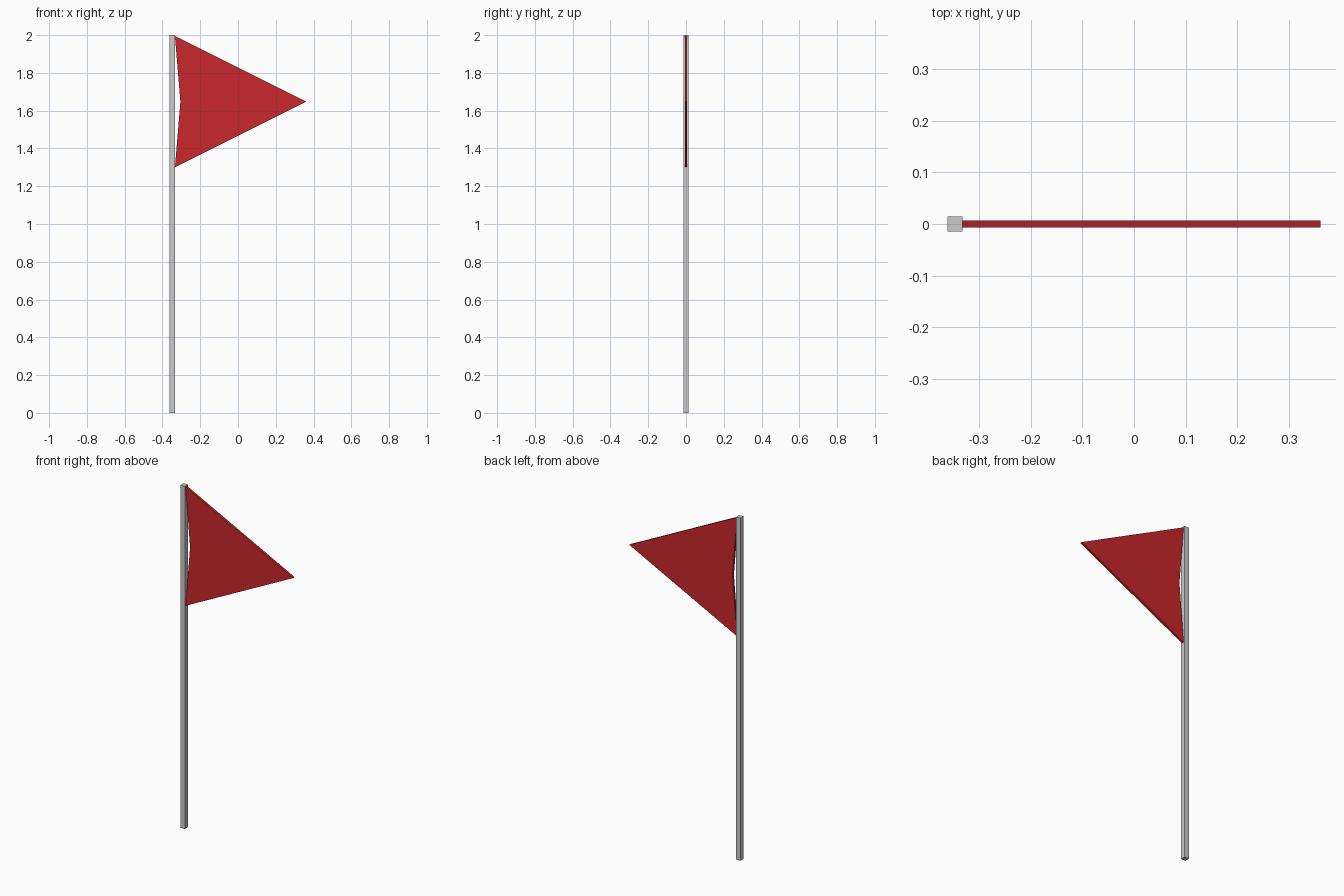
import bpy, bmesh

if "Cube" in bpy.data.objects:
    bpy.data.objects.remove(bpy.data.objects["Cube"])


def prism(name, outline, half_depth):
    """Extrude an x-z outline along y, centred on y = 0."""
    bm = bmesh.new()
    face = bm.faces.new([bm.verts.new((x, -half_depth, z)) for x, z in outline])
    ext = bmesh.ops.extrude_face_region(bm, geom=[face])
    moved = [v for v in ext["geom"] if isinstance(v, bmesh.types.BMVert)]
    bmesh.ops.translate(bm, verts=moved, vec=(0, 2 * half_depth, 0))
    bmesh.ops.recalc_face_normals(bm, faces=bm.faces)
    mesh = bpy.data.meshes.new(name)
    bm.to_mesh(mesh)
    bm.free()
    obj = bpy.data.objects.new(name, mesh)
    bpy.context.collection.objects.link(obj)
    return obj


# Square pole
prism("pole", [(-0.362, 0), (-0.333, 0), (-0.333, 2), (-0.362, 2)], 0.0145)

# Triangular pennant with its pole edge bowed inwards
pennant = prism("pennant", [(-0.334, 1.30), (0.362, 1.648),
                            (-0.334, 1.995), (-0.305, 1.648)], 0.0065)
red = bpy.data.materials.new("red_cloth")
red.diffuse_color = (0.58, 0.02, 0.025, 1)
red.use_nodes = True
red.node_tree.nodes["Principled BSDF"].inputs["Base Color"].default_value = red.diffuse_color
pennant.data.materials.append(red)
